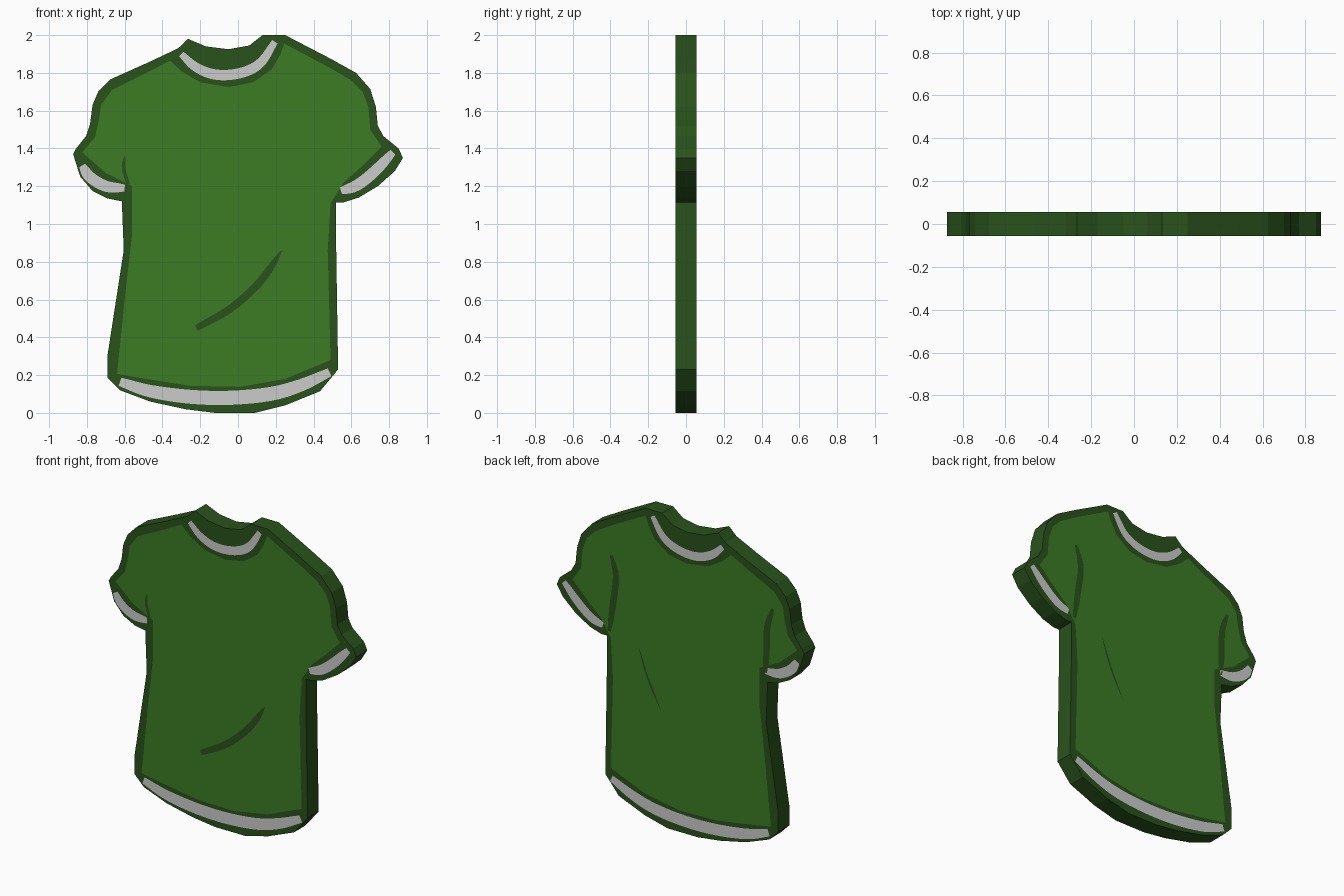
import bpy, bmesh
from mathutils import Vector

DARK_Y, PANEL_Y, TRIM_Y = 0.056, 0.058, 0.06


def material(name, rgb):
    m = bpy.data.materials.new(name)
    m.diffuse_color = (*rgb, 1)
    return m


dark = material("dark_green", (0.022, 0.085, 0.011))
green = material("green", (0.045, 0.2, 0.018))


def finish(name, bm, mat):
    me = bpy.data.meshes.new(name)
    bm.to_mesh(me)
    bm.free()
    ob = bpy.data.objects.new(name, me)
    bpy.context.collection.objects.link(ob)
    if mat:
        me.materials.append(mat)


def flat_face(bm, pts, y):
    # Flat face at depth y whose normal points away from the shirt
    f = bm.faces.new([bm.verts.new((x, y, z)) for x, z in pts])
    f.normal_update()
    if f.normal.y * y < 0:
        f.normal_flip()
    return f


def plate(name, pts, half, mat):
    bm = bmesh.new()
    f = flat_face(bm, pts, -half)
    ext = bmesh.ops.extrude_face_region(bm, geom=[f], use_keep_orig=True)
    verts = [v for v in ext["geom"] if isinstance(v, bmesh.types.BMVert)]
    bmesh.ops.translate(bm, verts=verts, vec=(0, 2 * half, 0))
    bmesh.ops.recalc_face_normals(bm, faces=bm.faces)
    finish(name, bm, mat)


def panel(name, pts, y, mat):
    bm = bmesh.new()
    flat_face(bm, pts, y)
    finish(name, bm, mat)


def smooth(pts, steps=4):
    # Catmull-Rom curve through a few points
    p = [Vector(q) for q in pts]
    p = [2 * p[0] - p[1]] + p + [2 * p[-1] - p[-2]]
    out = []
    for i in range(1, len(p) - 2):
        a, b, c, d = p[i - 1:i + 3]
        for k in range(steps):
            t = k / steps
            out.append(0.5 * (2 * b + (c - a) * t + (2 * a - 5 * b + 4 * c - d) * t * t
                              + (3 * b - a - 3 * c + d) * t ** 3))
    return out + [p[-2]]


def ribbon(name, pts, width, y, mat=None, ends=(0.6, 0.6)):
    # Flat strip along a path, narrowing to the given end factors
    path = smooth(pts)
    n = len(path) - 1
    left, right = [], []
    for i, p in enumerate(path):
        d = (path[min(i + 1, n)] - path[max(i - 1, 0)]).normalized()
        t = i / n
        e = ends[0] if t < 0.5 else ends[1]
        w = width / 2 * (e + (1 - e) * (1 - abs(2 * t - 1) ** 3))
        side = Vector((-d.y, d.x)) * w
        left.append(p + side)
        right.append(p - side)
    panel(name, left + right[::-1], y, mat)


# Dark shirt body: full silhouette with thickness
outline = [(-0.265, 1.98), (-0.17, 1.94), (-0.05, 1.925), (0.06, 1.945), (0.13, 2.0), (0.25, 2.0),
           (0.49, 1.875), (0.625, 1.8), (0.7, 1.715), (0.73, 1.62), (0.74, 1.52), (0.77, 1.465),
           (0.85, 1.4), (0.873, 1.35), (0.83, 1.28), (0.74, 1.2), (0.64, 1.14), (0.56, 1.115),
           (0.52, 1.115), (0.485, 1.09), (0.48, 0.86), (0.53, 0.23), (0.435, 0.115), (0.25, 0.04),
           (0.09, 0.0), (-0.12, 0.0), (-0.28, 0.02), (-0.465, 0.06), (-0.625, 0.12),
           (-0.69, 0.185), (-0.69, 0.31), (-0.605, 0.86), (-0.615, 1.12), (-0.69, 1.135),
           (-0.77, 1.175), (-0.835, 1.25), (-0.873, 1.37), (-0.857, 1.4), (-0.805, 1.465),
           (-0.783, 1.53), (-0.77, 1.63), (-0.74, 1.7), (-0.677, 1.765), (-0.465, 1.86),
           (-0.317, 1.93)]
outline[19] = (0.52, 1.09)
outline[20] = (0.52, 0.86)
plate("shirt_body", outline, DARK_Y, dark)

# Lighter fabric panel, inset from the dark edge
fabric = [(-0.36, 1.865), (-0.3, 1.81), (-0.2, 1.75), (-0.05, 1.725), (0.08, 1.75), (0.18, 1.82),
          (0.225, 1.9), (0.245, 1.955), (0.49, 1.825), (0.6, 1.76), (0.66, 1.7), (0.69, 1.62),
          (0.7, 1.5), (0.76, 1.41), (0.65, 1.3), (0.56, 1.22), (0.49, 1.11), (0.475, 0.86),
          (0.49, 0.28), (0.25, 0.18), (0.01, 0.138), (-0.25, 0.143), (-0.52, 0.185),
          (-0.64, 0.207), (-0.595, 0.65), (-0.56, 0.95), (-0.56, 1.2), (-0.7, 1.27),
          (-0.825, 1.38), (-0.757, 1.46), (-0.735, 1.555), (-0.725, 1.63), (-0.667, 1.71),
          (-0.465, 1.81)]

# Pale trim stripes: path, width
trims = {
    "collar_stripe": ([(-0.3, 1.9), (-0.23, 1.835), (-0.14, 1.795), (-0.04, 1.79),
                       (0.06, 1.815), (0.13, 1.865), (0.195, 1.965)], 0.055),
    "hem_stripe": ([(-0.625, 0.165), (-0.465, 0.115), (-0.25, 0.085), (-0.04, 0.08),
                    (0.17, 0.1), (0.33, 0.145), (0.485, 0.215)], 0.075),
    "left_cuff_stripe": ([(-0.825, 1.31), (-0.785, 1.25), (-0.7, 1.2), (-0.6, 1.19)], 0.06),
    "right_cuff_stripe": ([(0.82, 1.38), (0.725, 1.28), (0.63, 1.205), (0.545, 1.175)], 0.06),
}
for side, s in (("front", -1), ("back", 1)):
    panel(f"{side}_fabric", fabric, s * PANEL_Y, green)
    for name, (path, width) in trims.items():
        ribbon(f"{side}_{name}", path, width, s * TRIM_Y)

# Fabric folds
ribbon("front_waist_fold", [(-0.22, 0.45), (-0.05, 0.545), (0.09, 0.665), (0.17, 0.765),
                            (0.23, 0.86)], 0.042, -TRIM_Y, dark, (0.8, 0.1))
ribbon("front_armpit_fold", [(-0.6, 1.36), (-0.605, 1.29), (-0.58, 1.21)], 0.02, -TRIM_Y, dark, (0.1, 0.8))
ribbon("back_left_sleeve_fold", [(-0.655, 1.6), (-0.615, 1.47), (-0.61, 1.3), (-0.6, 1.18)],
       0.045, TRIM_Y, dark, (0.4, 0.5))
ribbon("back_right_sleeve_fold", [(0.487, 1.64), (0.452, 1.51), (0.475, 1.32), (0.5, 1.15)],
       0.045, TRIM_Y, dark, (0.4, 0.5))
ribbon("back_waist_fold", [(0.29, 1.1), (0.23, 0.93), (0.135, 0.74)], 0.014, TRIM_Y, dark, (0.1, 0.1))
